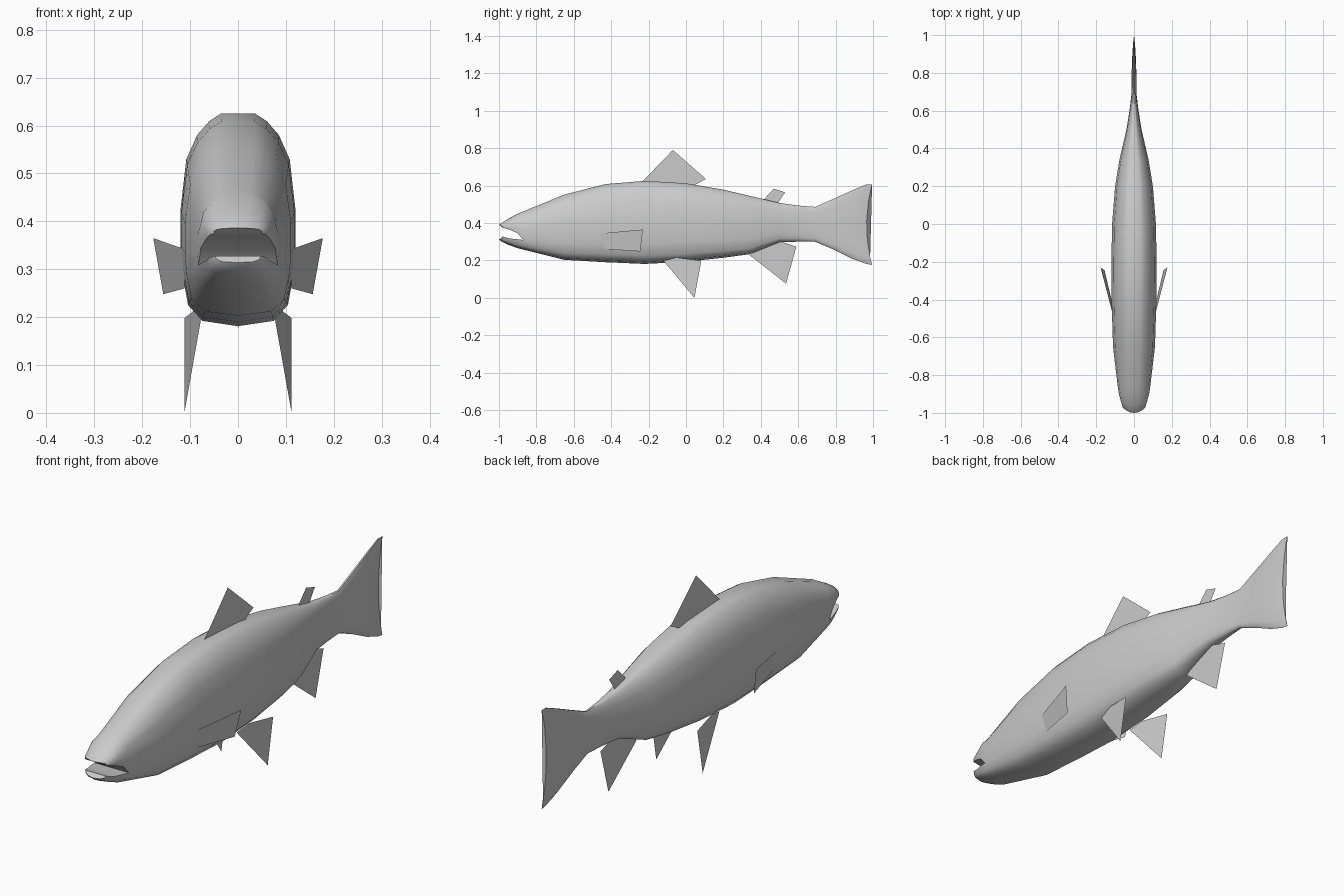
import bpy, bmesh

if "Cube" in bpy.data.objects:
    bpy.data.objects.remove(bpy.data.objects["Cube"])

grey = bpy.data.materials.new("plain grey")
grey.diffuse_color = (0.6, 0.6, 0.6, 1)
grey.use_nodes = True
grey.node_tree.nodes["Principled BSDF"].inputs["Base Color"].default_value = grey.diffuse_color

# Half cross-section (side, height), top centre to bottom centre
HALF = [(0, 1), (.3, 1), (.5, .93), (.71, .8), (.9, .57), (1, .1), (1, -.25),
        (.97, -.5), (.87, -.8), (.62, -.95), (0, -1)]
CORNER = 7                       # mouth corner in the half section
N = len(HALF)
SECTION = HALF + [(-u, v) for u, v in HALF[-2:0:-1]]
COUNT = len(SECTION)
LEFT = COUNT - CORNER            # mirrored mouth corner

# Body stations: y, top, bottom, half width
STATIONS = [(-.87, .462, .258, .085), (-.65, .552, .203, .111), (-.43, .608, .19, .118),
            (-.22, .625, .181, .12), (0, .612, .193, .116), (.2, .578, .214, .1),
            (.34, .545, .233, .077), (.5, .507, .297, .04), (.6, .493, .3, .024),
            (.69, .486, .3, .013), (.79, .53, .258, .013), (.89, .575, .208, .01),
            (.965, .607, .181, .006), (.995, .607, .176, .0015)]
# Jaw stations: y, top, upper lip, lower lip, bottom, half width
JAWS = [(-.9, .45, .345, .313, .265, .08), (-.96, .417, .363, .317, .287, .069),
        (-.99, .397, .372, .325, .303, .06), (-1, .386, .375, .328, .314, .05)]


def finish(bm, name, smooth):
    mesh = bpy.data.meshes.new(name)
    bm.to_mesh(mesh)
    bm.free()
    mesh.materials.append(grey)
    ob = bpy.data.objects.new(name, mesh)
    bpy.context.collection.objects.link(ob)
    for p in mesh.polygons:
        p.use_smooth = smooth
    if smooth:
        bpy.ops.object.select_all(action='DESELECT')
        ob.select_set(True)
        bpy.context.view_layer.objects.active = ob
        bpy.ops.object.shade_smooth_by_angle(angle=0.9)
    return ob


def bridge(bm, a, b):
    for i in range(len(a)):
        j = (i + 1) % len(a)
        bm.faces.new((a[i], a[j], b[j], b[i]))


# Body and tail, with a notch in the trailing edge
bm = bmesh.new()
rings = []
for y, top, bottom, w in STATIONS:
    notch = max(0, (y - .8) / .2) * .03
    rings.append([bm.verts.new((u * w, y - notch * (1 - v * v),
                                bottom + (v + 1) / 2 * (top - bottom)))
                  for u, v in SECTION])
for a, b in zip(rings, rings[1:]):
    bridge(bm, a, b)
bm.faces.new(rings[-1])

# Upper and lower jaws grow from the first ring and share the mouth corners
split = HALF[CORNER][1]
upper_ids = list(range(LEFT, COUNT)) + list(range(CORNER + 1))
lower_ids = list(range(CORNER, LEFT + 1))
for ids, is_upper in ((upper_ids, True), (lower_ids, False)):
    last = [rings[0][i] for i in ids]
    for y, top, lip_up, lip_low, bottom, w in JAWS:
        ring = []
        for i in ids:
            u, v = SECTION[i]
            if is_upper:
                z = lip_up + (v - split) / (1 - split) * (top - lip_up)
            else:
                z = bottom + (v + 1) / (split + 1) * (lip_low - bottom)
            ring.append(bm.verts.new((u * w, y + .02 * u * u * (y < -.95), z)))
        bridge(bm, last, ring)
        last = ring
    bm.faces.new(last)
bmesh.ops.recalc_face_normals(bm, faces=bm.faces[:])
finish(bm, "body", True)


# Fins are single flat sheets
def fin(name, points):
    bm = bmesh.new()
    bm.faces.new([bm.verts.new(p) for p in points])
    finish(bm, name, False)


fin("dorsal_fin", [(0, -.235, .62), (0, -.07, .79), (0, .107, .635), (0, .04, .6)])
fin("adipose_fin", [(0, .41, .52), (0, .47, .583), (0, .53, .563), (0, .49, .505)])
fin("anal_fin", [(0, .34, .228), (0, .535, .076), (0, .59, .273), (0, .48, .31)])
for side, s in (("right", 1), ("left", -1)):
    fin(side + "_pectoral_fin", [(s * .112, -.48, .342), (s * .177, -.23, .365),
                                 (s * .156, -.245, .248), (s * .112, -.43, .26)])
    fin(side + "_pelvic_fin", [(s * .077, -.12, .197), (s * .112, .045, 0),
                               (s * .112, .082, .198), (s * .09, -.05, .215)])
